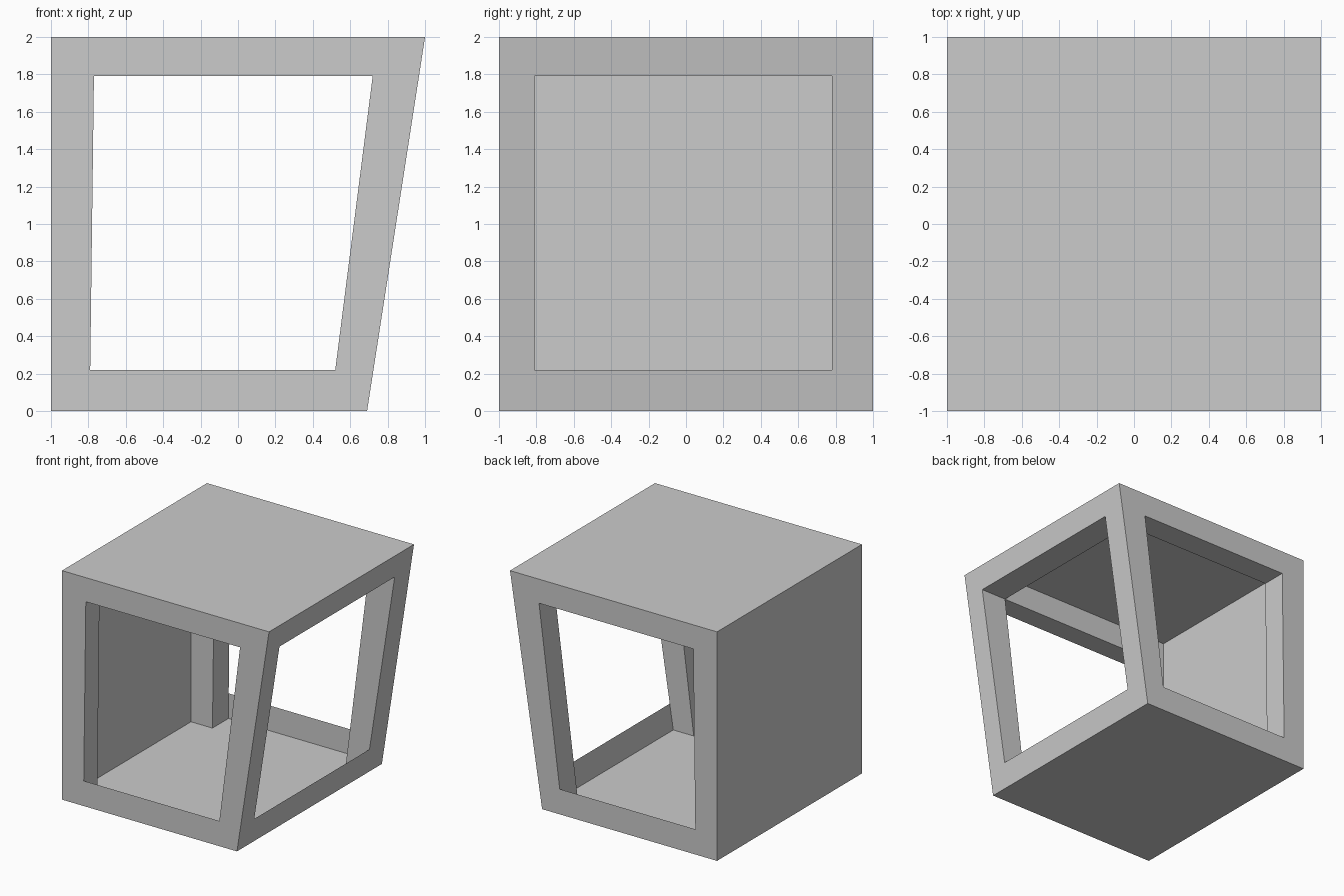
import bpy, bmesh
from mathutils import Vector

if "Cube" in bpy.data.objects:
    bpy.data.objects.remove(bpy.data.objects["Cube"])

HEAD, SILL = 1.79, 0.22          # top and bottom of the openings
YF, YB = -0.81, 0.78             # inner planes of front and back frames


def left(z):                     # left edge of the front/back openings
    return -0.793 + 0.0127 * z


def right(z):                    # right edge of the front/back openings
    return 0.492 + 0.1274 * z


def outer(z):                    # slanted right side
    return 0.69 + 0.155 * z


def wall(z):                     # straight left side
    return -1.0


def part(name, quads):
    """One object from quads given as (points, facing direction)."""
    bm = bmesh.new()
    for pts, facing in quads:
        f = bm.faces.new([bm.verts.new(p) for p in pts])
        f.normal_update()
        if f.normal.dot(Vector(facing)) < 0:
            f.normal_flip()
    bmesh.ops.remove_doubles(bm, verts=bm.verts, dist=0.0005)
    me = bpy.data.meshes.new(name)
    bm.to_mesh(me)
    bm.free()
    ob = bpy.data.objects.new(name, me)
    bpy.context.collection.objects.link(ob)


def level(xa, xb, ya, yb, z):    # horizontal quad
    return [(xa(z), ya, z), (xb(z), ya, z), (xb(z), yb, z), (xa(z), yb, z)]


def across(xa, xb, y, za, zb):   # upright quad facing front or back
    return [(xa(za), y, za), (xb(za), y, za), (xb(zb), y, zb), (xa(zb), y, zb)]


def along(x, ya, yb, za, zb):    # upright quad facing left or right
    return [(x(za), ya, za), (x(za), yb, za), (x(zb), yb, zb), (x(zb), ya, zb)]


def ring(o, i, facing):          # flat frame between two four-sided outlines
    return [([o[k], o[(k + 1) % 4], i[(k + 1) % 4], i[k]], facing) for k in range(4)]


# Thin panels
part("roof", [(level(wall, outer, -1, 1, 2), (0, 0, 1))])
part("floor", [(level(wall, outer, -1, 1, 0), (0, 0, -1))])
part("left_wall", [(along(wall, -1, 1, 0, 2), (-1, 0, 0))])

# Right window frame and its lintel
part("right_frame", ring(along(outer, -1, 1, 0, 2),
                         along(outer, YF, YB, SILL, HEAD), (1, 0, 0)))
part("right_lintel", [(level(right, outer, YF, YB, HEAD), (0, 0, -1)),
                      (along(right, YF, YB, HEAD, 2), (-1, 0, 0))])

# Front and back frames, each with lintel and two corner posts
for side, y, yi, s in (("front", -1, YF, 1), ("back", 1, YB, -1)):
    part(side + "_frame", ring(across(wall, outer, y, 0, 2),
                               across(left, right, y, SILL, HEAD), (0, -s, 0)))
    part(side + "_lintel", [(level(left, right, y, yi, HEAD), (0, 0, -1)),
                            (across(left, right, yi, HEAD, 2), (0, s, 0))])
    part(side + "_left_post", [(along(left, y, yi, 0, HEAD), (1, 0, 0)),
                               (across(wall, left, yi, 0, 2), (0, s, 0))])
    part(side + "_right_post", [(along(right, y, yi, 0, HEAD), (-1, 0, 0)),
                                (across(right, outer, yi, 0, HEAD), (0, s, 0))])
